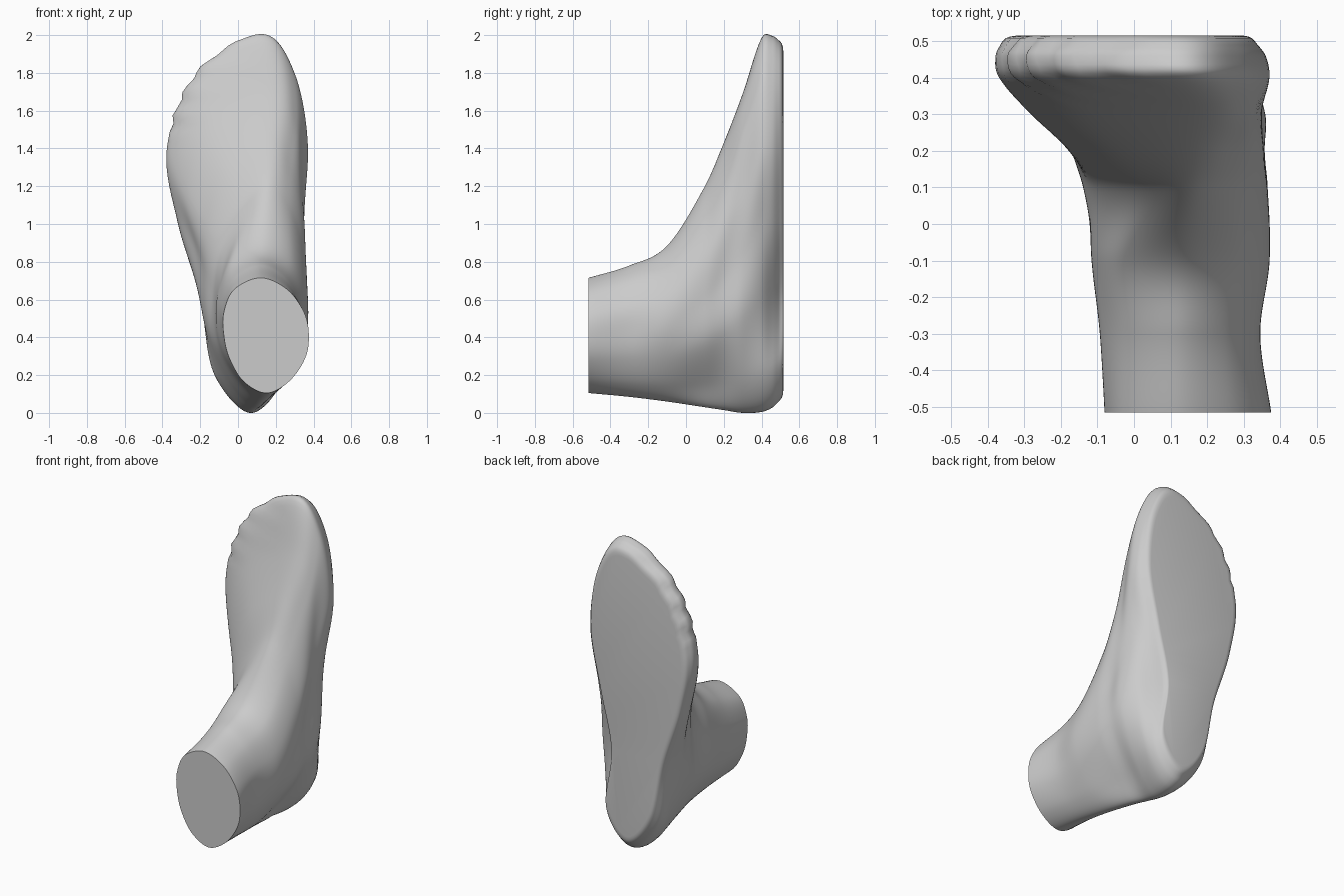
import bpy, bmesh, math

if "Cube" in bpy.data.objects:
    bpy.data.objects.remove(bpy.data.objects["Cube"])

# Slices through the foot, from the cut ankle to the sole:
# y, z low, z high, x at low end, x at high end, five left x, five right x
SLICES = [
    (-.515, .105, .715, .15, .12, .03, -.045, -.075, -.075, -.02, .27, .355, .375, .35, .26),
    (-.30, .085, .78, .14, .12, .03, -.06, -.09, -.085, -.02, .25, .325, .345, .33, .25),
    (-.10, .06, .885, .12, .13, .02, -.08, -.115, -.10, -.03, .23, .33, .37, .35, .27),
    (.10, .03, 1.20, .10, .16, -.03, -.13, -.13, -.09, .03, .20, .345, .365, .35, .27),
    (.20, .015, 1.43, .08, .17, -.06, -.16, -.17, -.17, -.06, .20, .345, .35, .35, .28),
    (.30, .0, 1.69, .07, .18, -.09, -.185, -.22, -.28, -.15, .23, .35, .35, .345, .31),
    (.40, .005, 1.985, .07, .13, -.125, -.20, -.31, -.365, -.20, .25, .31, .33, .37, .30),
    (.46, .03, 1.995, .07, .12, -.125, -.20, -.32, -.375, -.22, .24, .24, .30, .36, .29),
    (.50, .07, 1.965, .07, .12, -.105, -.19, -.31, -.355, -.20, .22, .18, .26, .33, .28),
]
HEIGHTS = (.1, .3, .5, .7, .9)


def hermite(a, b, ma, mb, u):
    return ((2*u**3 - 3*u*u + 1)*a + (u**3 - 2*u*u + u)*ma
            + (3*u*u - 2*u**3)*b + (u**3 - u*u)*mb)


def slice_at(i, u):
    """Smoothly blended slice between rows i and i + 1."""
    a, b = SLICES[i], SLICES[i + 1]
    p, n = SLICES[max(i - 1, 0)], SLICES[min(i + 2, len(SLICES) - 1)]
    h = b[0] - a[0]
    out = [a[0] + h*u]
    for k in range(1, len(a)):
        ma = (b[k] - p[k]) / (b[0] - p[0]) * h
        mb = (n[k] - a[k]) / (n[0] - a[0]) * h
        out.append(hermite(a[k], b[k], ma, mb, u))
    return out


def outline(s, steps=10):
    """Closed smooth outline through the slice's control points."""
    y, lo, hi, xb, xt = s[:5]
    zs = [lo + (hi - lo)*t for t in HEIGHTS]
    pts = [(xb, lo)] + list(zip(s[10:], zs)) + [(xt, hi)] + list(zip(s[5:10], zs))[::-1]
    n, ring = len(pts), []
    for i in range(n):
        p, a, b, c = (pts[(i + d) % n] for d in (-1, 0, 1, 2))
        for j in range(steps):
            x, z = (hermite(a[k], b[k], (b[k] - p[k])/2, (c[k] - a[k])/2, j/steps) for k in (0, 1))
            # shallow scallops between the small toes
            if x < .08 and y > .3 and 1.45 < z < 1.98:
                fade = min(1, (y - .3)/.1) * min(1, (z - 1.45)/.05)
                x -= .010*fade*math.sin((z - 1.45)/.125*2*math.pi + 1.2)
            ring.append((x, y, z))
    return ring


# Loft all rings, then a rounded rim into the flat sole
rings = []
for i in range(len(SLICES) - 1):
    count = max(4, round((SLICES[i + 1][0] - SLICES[i][0]) / .0125))
    rings += [outline(slice_at(i, j/count)) for j in range(count)]
last = outline(SLICES[-1])
rings.append(last)
for inset, y in ((.012, .508), (.03, .513), (.05, .515)):
    rings.append([(.02 + (x - .02)*(1 - inset*2), y, 1 + (z - 1)*(1 - inset)) for x, _, z in last])

bm = bmesh.new()
loops = [[bm.verts.new(p) for p in r] for r in rings]
for a, b in zip(loops, loops[1:]):
    for k in range(len(a)):
        m = (k + 1) % len(a)
        bm.faces.new((a[k], a[m], b[m], b[k]))
bm.faces.new(loops[0])
bm.faces.new(loops[-1])
bmesh.ops.recalc_face_normals(bm, faces=bm.faces)
mesh = bpy.data.meshes.new("foot")
bm.to_mesh(mesh)
bm.free()
foot = bpy.data.objects.new("foot", mesh)
bpy.context.collection.objects.link(foot)
bpy.context.view_layer.objects.active = foot
foot.select_set(True)
bpy.ops.object.shade_smooth_by_angle(angle=math.radians(45))
